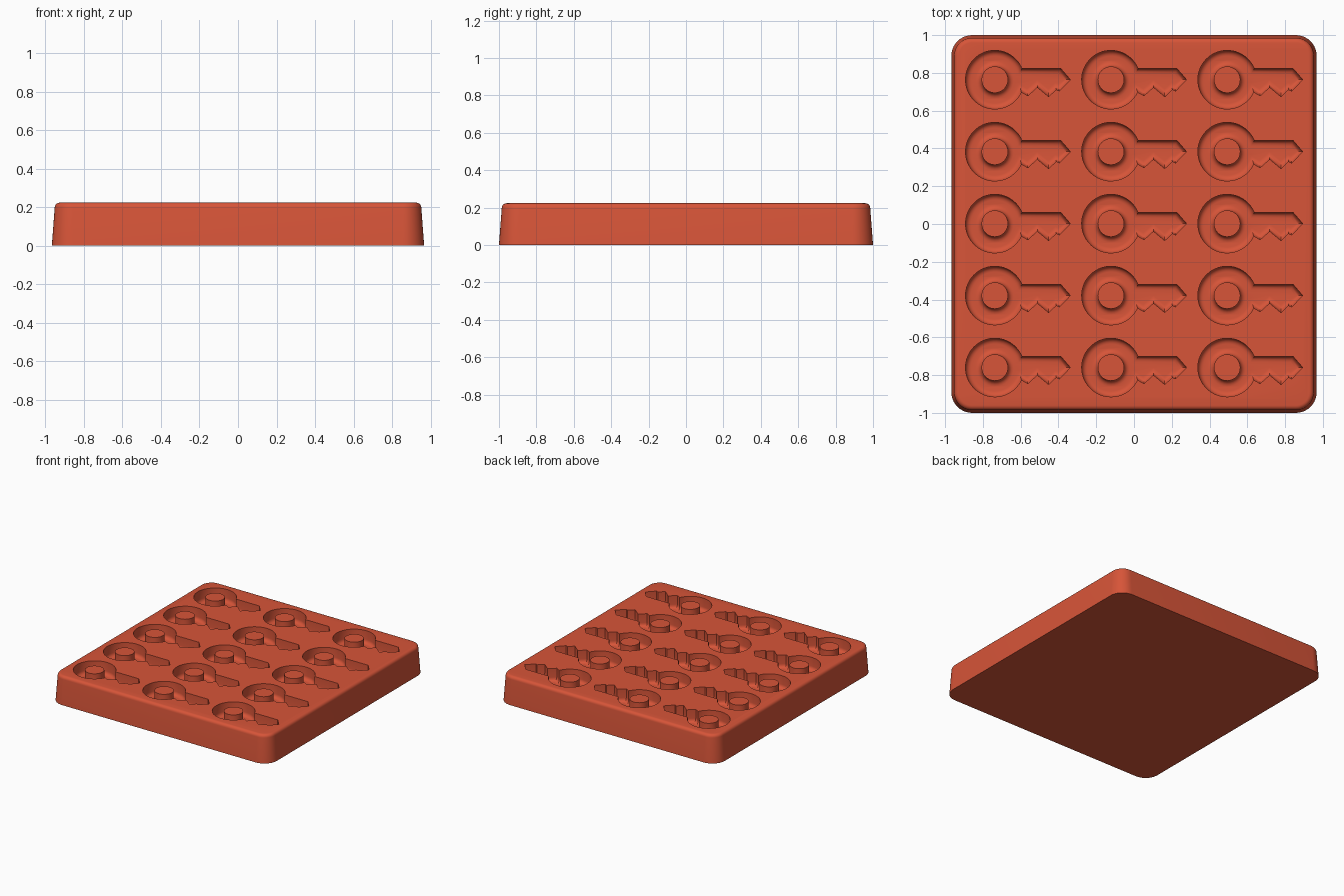
import bpy, bmesh
from math import sin, cos, pi, radians

# Remove the default object
if "Cube" in bpy.data.objects:
    bpy.data.objects.remove(bpy.data.objects["Cube"], do_unlink=True)

HALF_X, HALF_Y, HEIGHT = 0.967, 1.0, 0.223
DEPTH, ROUND = 0.1, 0.03      # cavity depth and floor rounding

clay = bpy.data.materials.new("terracotta red")
clay.use_nodes = True
colour = (0.68, 0.09, 0.04, 1)
clay.diffuse_color = colour
clay.node_tree.nodes["Principled BSDF"].inputs["Base Color"].default_value = colour


def rounded_rectangle(bm, inset, z, radius=0.11, steps=10):
    """One ring of vertices, counter-clockwise."""
    ring = []
    for corner, (sx, sy) in enumerate([(1, 1), (-1, 1), (-1, -1), (1, -1)]):
        for i in range(steps + 1):
            a = (corner + i / steps) * pi / 2
            ring.append(bm.verts.new((sx * (HALF_X - radius) + (radius - inset) * cos(a),
                                      sy * (HALF_Y - radius) + (radius - inset) * sin(a), z)))
    return ring


# Block with drafted sides and a rounded top edge
bm = bmesh.new()
fillet, draft = 0.025, 0.015
levels = [(0, 0)] + [(draft + fillet * (1 - cos(a)), HEIGHT - fillet * (1 - sin(a)))
                     for a in [i * pi / 10 for i in range(6)]]
rings = [rounded_rectangle(bm, inset, z) for inset, z in levels]
for low, high in zip(rings, rings[1:]):
    for i in range(len(low)):
        j = (i + 1) % len(low)
        bm.faces.new((low[i], low[j], high[j], high[i]))
bm.faces.new(rings[0][::-1])
bm.faces.new(rings[-1])
mesh = bpy.data.meshes.new("mould_block")
bm.to_mesh(mesh)
bm.free()
block = bpy.data.objects.new("mould_block", mesh)
bpy.context.collection.objects.link(block)
mesh.materials.append(clay)

# Key outline: round bow with a hole, blade with teeth
bow, hole = 0.155, 0.07
outline = [(bow * cos(a), bow * sin(a))
           for a in [radians(22 + i * 313 / 44) for i in range(45)]]
outline += [(0.175, -0.085), (0.225, -0.04), (0.285, -0.09), (0.325, -0.052),
            (0.342, -0.06), (0.4, 0), (0.35, 0.058)]
island = [(hole * cos(i * pi / 16), hole * sin(i * pi / 16)) for i in range(32)]

curve = bpy.data.curves.new("key_outline", "CURVE")
curve.dimensions, curve.fill_mode = "2D", "BOTH"
for points in (outline, island):
    spline = curve.splines.new("POLY")
    spline.points.add(len(points) - 1)
    for point, (x, y) in zip(spline.points, points):
        point.co = (x, y, 0, 1)
    spline.use_cyclic_u = True
curve.extrude = DEPTH - ROUND
curve.bevel_depth = ROUND
curve.bevel_resolution = 4
curve.offset = -ROUND
key = bpy.data.objects.new("key_outline", curve)
bpy.context.collection.objects.link(key)
bpy.context.view_layer.update()
key_mesh = bpy.data.meshes.new_from_object(
    key.evaluated_get(bpy.context.evaluated_depsgraph_get()))
bpy.data.objects.remove(key, do_unlink=True)

# Repeat the key in three columns and five rows as one cutter
bm = bmesh.new()
for column in range(3):
    for row in range(5):
        start = len(bm.verts)
        bm.from_mesh(key_mesh)
        bm.verts.ensure_lookup_table()
        bmesh.ops.translate(bm, verts=bm.verts[start:],
                            vec=(-0.737 + 0.615 * column, 0.381 * (row - 2) + 0.002, HEIGHT))
bmesh.ops.remove_doubles(bm, verts=bm.verts, dist=0.0005)
bmesh.ops.recalc_face_normals(bm, faces=bm.faces)
cut_mesh = bpy.data.meshes.new("key_cutter")
bm.to_mesh(cut_mesh)
bm.free()
cut_mesh.materials.clear()
cut_mesh.materials.append(clay)
cutter = bpy.data.objects.new("key_cutter", cut_mesh)
bpy.context.collection.objects.link(cutter)

# Press the cavities into the block
boolean = block.modifiers.new("key_cavities", "BOOLEAN")
boolean.operation, boolean.solver, boolean.object = "DIFFERENCE", "EXACT", cutter
bpy.ops.object.select_all(action="DESELECT")
block.select_set(True)
bpy.context.view_layer.objects.active = block
bpy.ops.object.modifier_apply(modifier=boolean.name)
bpy.data.objects.remove(cutter, do_unlink=True)
bpy.ops.object.shade_smooth_by_angle(angle=radians(35))
